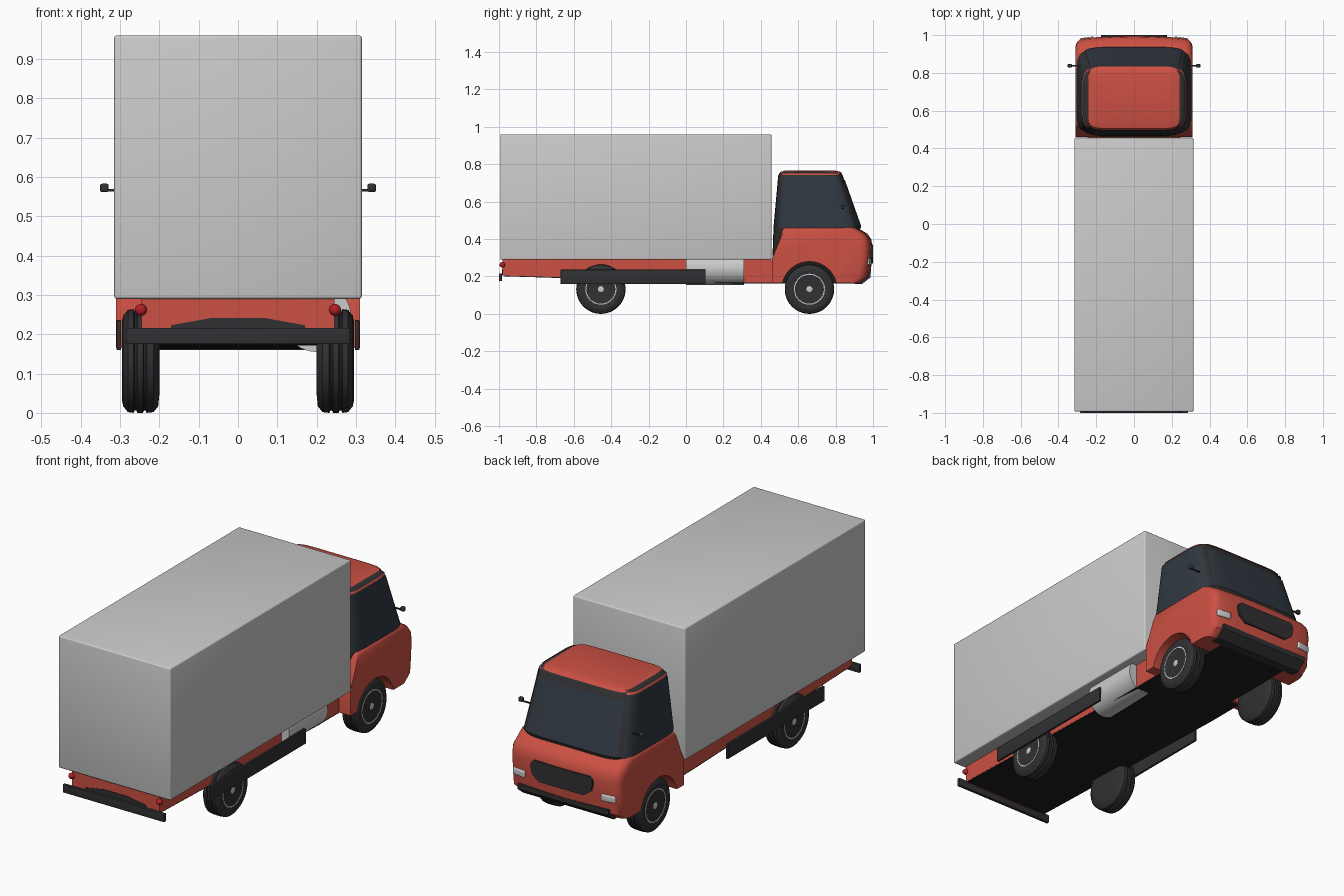
import bpy, bmesh
from math import sin, cos, pi, radians, sqrt, copysign
from mathutils import Matrix

if "Cube" in bpy.data.objects:
    bpy.data.objects.remove(bpy.data.objects["Cube"])


def mat(name, c):
    m = bpy.data.materials.new(name)
    m.diffuse_color = (*c, 1)
    m.use_nodes = True
    m.node_tree.nodes["Principled BSDF"].inputs["Base Color"].default_value = m.diffuse_color
    return m


RED = mat("red_paint", (0.60, 0.08, 0.055))
BLACK = mat("black_trim", (0.03, 0.03, 0.033))
UNDER = mat("underbody_black", (0.012, 0.012, 0.012))
GLASS = mat("dark_glass", (0.03, 0.04, 0.052))
RIM = mat("rim_dark", (0.09, 0.09, 0.095))
LAMP = mat("tail_red", (0.45, 0.015, 0.02))


def finish(name, bm, m=None, smooth=35):
    bmesh.ops.recalc_face_normals(bm, faces=bm.faces)
    me = bpy.data.meshes.new(name)
    bm.to_mesh(me)
    bm.free()
    ob = bpy.data.objects.new(name, me)
    bpy.context.collection.objects.link(ob)
    if m:
        me.materials.append(m)
    if smooth:
        bpy.ops.object.select_all(action='DESELECT')
        ob.select_set(True)
        bpy.context.view_layer.objects.active = ob
        bpy.ops.object.shade_smooth_by_angle(angle=radians(smooth))
    return ob


def loft(name, rings, m=None, closed=True, caps=True, smooth=35):
    bm = bmesh.new()
    vs = [[bm.verts.new(p) for p in r] for r in rings]
    n = len(vs[0])
    for a, b in zip(vs, vs[1:]):
        for i in range(n if closed else n - 1):
            j = (i + 1) % n
            bm.faces.new((a[i], a[j], b[j], b[i]))
    if caps:
        bm.faces.new(vs[0])
        bm.faces.new(vs[-1])
    return finish(name, bm, m, smooth)


def box(name, x, y, z, m=None, bevel=0.0, rot=0.0):
    bm = bmesh.new()
    bmesh.ops.create_cube(bm, size=1)
    mid = [sum(v) / 2 for v in (x, y, z)]
    size = [v[1] - v[0] for v in (x, y, z)]
    bmesh.ops.scale(bm, vec=size, verts=bm.verts)
    if bevel:
        bmesh.ops.bevel(bm, geom=bm.edges[:], offset=bevel, segments=3,
                        profile=0.5, affect='EDGES')
    bmesh.ops.transform(bm, matrix=Matrix.Translation(mid) @ Matrix.Rotation(rot, 4, 'Z'),
                        verts=bm.verts)
    return finish(name, bm, m)


def prism_x(name, pts, a, b, m):
    return loft(name, [[(x, y, z) for y, z in pts] for x in (a, b)], m)


def prism_y(name, pts, a, b, m=None):
    return loft(name, [[(x, y, z) for x, z in pts] for y in (a, b)], m)


def lathe(name, prof, y, z, s, m=None, seg=40):
    # revolve (x, radius) points about an axle parallel to x
    rings = [[(s * x, y + r * cos(2 * pi * i / seg), z + r * sin(2 * pi * i / seg))
              for i in range(seg)] for x, r in prof]
    return loft(name, rings, m)


# cargo box
box("cargo_box", (-0.315, 0.315), (-0.993, 0.457), (0.29, 0.96), None, 0.007)

# chassis and its black underside
prism_x("chassis", [(-0.98, 0.205), (-0.98, 0.292), (0.5, 0.292), (0.5, 0.167),
                    (0.3, 0.167), (-0.65, 0.195)], -0.245, 0.245, RED)
prism_x("underbody", [(-0.97, 0.201), (-0.97, 0.22), (0.5, 0.2), (0.5, 0.162),
                      (0.3, 0.162), (-0.65, 0.191)], -0.244, 0.244, UNDER)
prism_y("rear_recess", [(-0.17, 0.206), (-0.17, 0.223), (-0.07, 0.241), (0.07, 0.241),
                        (0.17, 0.223), (0.17, 0.206)], -0.983, -0.97, BLACK)
box("rear_bumper", (-0.285, 0.285), (-1.0, -0.984), (0.175, 0.216), BLACK, 0.002)

# fuel tank
prism_y("fuel_tank", [(0.20 + 0.088 * cos(i * pi / 20), 0.243 + 0.088 * sin(i * pi / 20))
                      for i in range(40)], 0.0, 0.31)

# cab lower body: side profile lofted across the width with rounded corners
arch = [(0.66 + 0.148 * cos(radians(a)), 0.132 + 0.148 * sin(radians(a)))
        for a in range(167, 10, -11)]
profile = [(0.46, 0.165)] + arch + [
    (0.94, 0.165), (0.985, 0.2), (0.993, 0.28), (0.997, 0.36), (0.99, 0.4), (0.97, 0.428),
    (0.93, 0.452), (0.89, 0.468), (0.53, 0.468), (0.515, 0.45), (0.475, 0.33), (0.46, 0.3)]


def station(t):
    k = max(0, (abs(t) - 0.87) / 0.13)
    e = 1 - sqrt(max(0, 1 - k * k))
    out = []
    for y, z in profile:
        w = min(1, max(0, (y - 0.85) / 0.1))
        out.append((0.31 * t, y - w * (0.02 * t * t + 0.04 * e),
                    z - (0.025 * e if z > 0.4 else 0)))
    return out


half = [0.25, 0.5, 0.7, 0.87, 0.92, 0.96, 0.985, 1]
loft("cab_body", [station(t) for t in [-h for h in reversed(half)] + [0] + half], RED)
box("cab_floor", (-0.195, 0.195), (0.47, 0.94), (0.162, 0.3), UNDER)

# greenhouse surface: superellipse rings blended between levels (z, half width, back, front)
levels = [(0.30, 0.275, 0.462, 0.88), (0.465, 0.302, 0.468, 0.935),
          (0.74, 0.274, 0.493, 0.838), (0.753, 0.266, 0.5, 0.828), (0.76, 0.25, 0.515, 0.81)]


def surf(a, z, off=0.0):
    for p, q in zip(levels, levels[1:]):
        if z <= q[0]:
            break
    f = (z - p[0]) / (q[0] - p[0])
    hx, y0, y1 = [p[i] + f * (q[i] - p[i]) for i in (1, 2, 3)]
    se = lambda v: copysign(abs(v) ** (1 / 3), v) if abs(v) > 1e-6 else 0
    a = radians(a)
    return ((hx + off) * se(cos(a)), (y0 + y1) / 2 + ((y1 - y0) / 2 + off) * se(sin(a)), z)


def patch(name, a0, a1, z0, z1, m, off):
    n = max(2, int(abs(a1 - a0) / 3))
    rings = [[surf(a0 + (a1 - a0) * i / n, z, off) for i in range(n + 1)] for z in (z0, z1)]
    return loft(name, rings, m, closed=False, caps=False)


loft("cab_upper_frame", [[surf(i * 3.75, l[0]) for i in range(96)] for l in levels], BLACK)
patch("windshield", 53, 127, 0.468, 0.715, GLASS, 0.003)
for s, side in ((1, "right"), (-1, "left")):
    c = 0 if s > 0 else 180
    patch(side + "_window", c - 42, c + 38, 0.46, 0.737, GLASS, 0.003)
    patch(side + "_roof_piping", c - 46, c + 46, 0.743, 0.751, RED, 0.003)
    p = 90 - s * 44
    patch(side + "_pillar_piping", p - 0.9, p + 0.9, 0.45, 0.75, RED, 0.003)

# red roof skin
roof = [(0.75, 0.247, 0.498, 0.835), (0.759, 0.245, 0.505, 0.826), (0.766, 0.225, 0.53, 0.80)]
rings = []
for z, hx, y0, y1 in roof:
    rings.append([])
    for i in range(64):
        c, d = cos((i + .5) * pi / 32), sin((i + .5) * pi / 32)
        rings[-1].append((hx * copysign(abs(c) ** 0.25, c),
                          (y0 + y1) / 2 + (y1 - y0) / 2 * copysign(abs(d) ** 0.25, d), z))
loft("roof_panel", rings, RED)

# nose details
prism_y("grille", [(-0.17, 0.36), (-0.175, 0.34), (-0.165, 0.30), (-0.125, 0.27), (0.125, 0.27),
                   (0.165, 0.30), (0.175, 0.34), (0.17, 0.36), (0.155, 0.372), (-0.155, 0.372)],
        0.96, 1.0, BLACK)
prism_x("front_bumper", [(0.9, 0.16), (0.942, 0.16), (0.987, 0.196), (0.988, 0.222), (0.9, 0.222)],
        -0.255, 0.255, BLACK)

# paired parts and wheels
for s, side in ((1, "right"), (-1, "left")):
    box(side + "_headlight", (s * 0.25 - 0.037, s * 0.25 + 0.037), (0.966, 0.988),
        (0.262, 0.297), None, 0.006, -s * 0.15)
    box(side + "_side_guard", (s * 0.303 - 0.006, s * 0.303 + 0.006), (-0.67, 0.105),
        (0.16, 0.236), BLACK, 0.002)
    box(side + "_mirror_arm", (s * 0.31 - 0.028, s * 0.31 + 0.028), (0.835, 0.842),
        (0.563, 0.569), BLACK)
    box(side + "_mirror", (s * 0.34 - 0.011, s * 0.34 + 0.011), (0.828, 0.848),
        (0.562, 0.583), BLACK, 0.005)
    bm = bmesh.new()
    bmesh.ops.create_uvsphere(bm, u_segments=20, v_segments=12, radius=0.015,
                              matrix=Matrix.Translation((s * 0.247, -0.982, 0.262)))
    finish(side + "_tail_light", bm, LAMP)
    for y, end in ((-0.455, "rear"), (0.66, "front")):
        n = f"{end}_{side}_"
        z = 0.132
        lathe(n + "tyre", [(0.2, 0.084), (0.203, 0.115), (0.215, 0.13), (0.232, 0.132),
                           (0.235, 0.126), (0.239, 0.126), (0.242, 0.132), (0.256, 0.132),
                           (0.259, 0.126), (0.263, 0.126), (0.266, 0.132), (0.28, 0.13),
                           (0.292, 0.115), (0.295, 0.1), (0.29, 0.083)], y, z, s, BLACK, 48)
        lathe(n + "rim_ring", [(0.28, 0.084), (0.292, 0.083), (0.292, 0.077), (0.28, 0.075)],
              y, z, s)
        lathe(n + "rim_dish", [(0.27, 0.08), (0.287, 0.078), (0.278, 0.062), (0.28, 0.03)],
              y, z, s, RIM)
        lathe(n + "hub", [(0.275, 0.021), (0.288, 0.02), (0.291, 0.014)], y, z, s, None, 24)
        lathe(n + "inner_disc", [(0.225, 0.088), (0.204, 0.085), (0.21, 0.03)], y, z, s)
        for i in range(6):
            a = i * pi / 3 + pi / 6
            lathe(f"{n}bolt_{i}", [(0.275, 0.006), (0.286, 0.006)],
                  y + 0.046 * cos(a), z + 0.046 * sin(a), s, None, 8)
